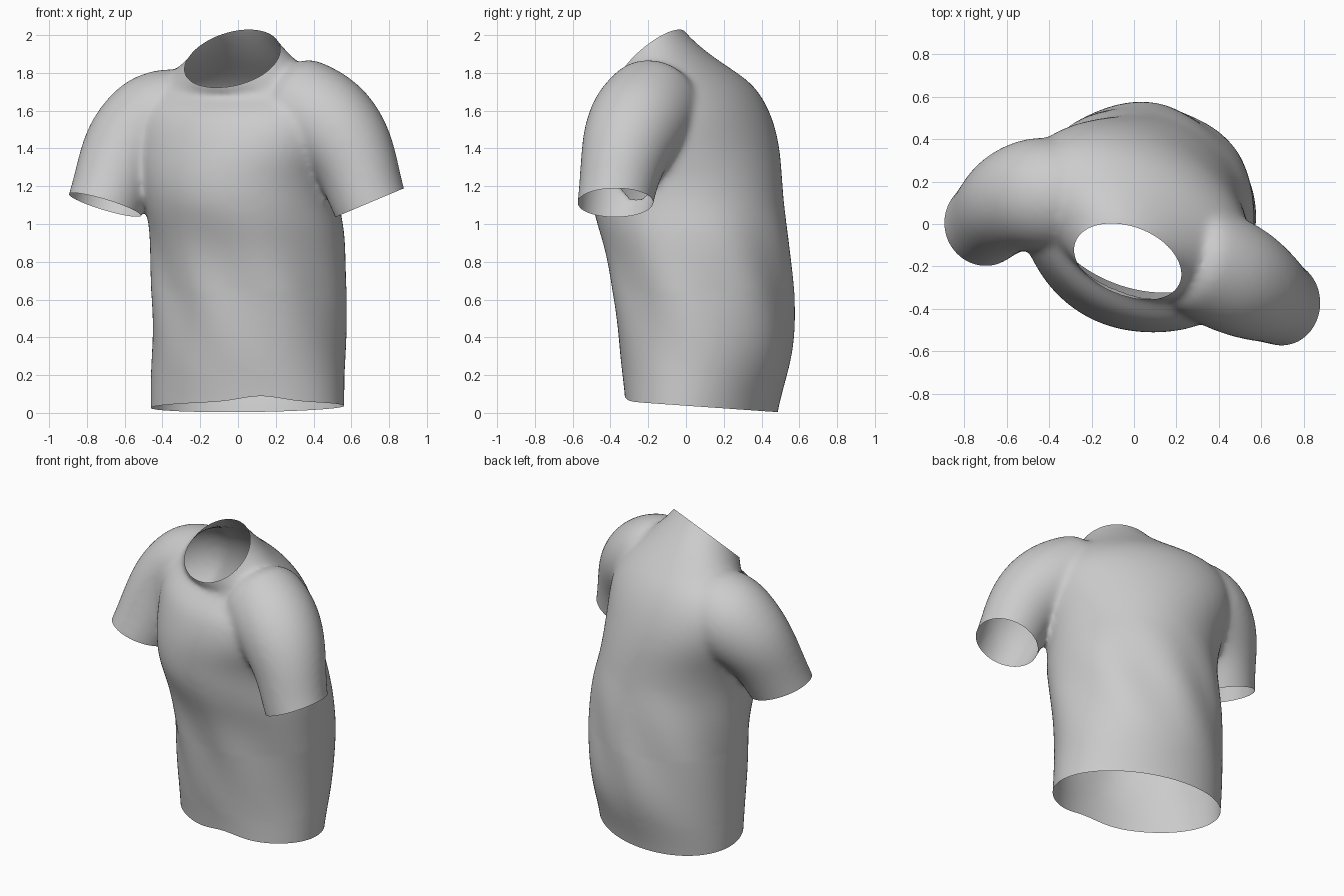
import bpy, bmesh, math
from mathutils import Vector, Matrix

cube = bpy.data.objects.get("Cube")
if cube:
    bpy.data.objects.remove(cube)

SIDES = 24
NECK_SLOPE = (.40, .855)
NECK_TURN = math.radians(-20)


def make_material(name, rgb):
    mat = bpy.data.materials.new(name)
    mat.use_nodes = True
    colour = (*rgb, 1)
    mat.diffuse_color = colour
    mat.node_tree.nodes["Principled BSDF"].inputs["Base Color"].default_value = colour
    return mat


def loft(bm, frames):
    """Closed tube through elliptical rings given as (matrix, half width, half depth)."""
    rings = []
    for mat, a, b in frames:
        ring = []
        for i in range(SIDES):
            t = math.tau * i / SIDES
            ring.append(bm.verts.new(mat @ Vector((a * math.cos(t), b * math.sin(t), 0))))
        rings.append(ring)
    for low, high in zip(rings, rings[1:]):
        for i in range(SIDES):
            j = (i + 1) % SIDES
            bm.faces.new((low[i], low[j], high[j], high[i]))
    bm.faces.new(rings[0][::-1])
    bm.faces.new(rings[-1])


def torso(bm):
    # height, centre x, centre y, half width, half depth, twist in degrees, slopes in x and y
    level = (0, 0)
    rows = [
        (-0.25, .05, .07, .53, .37, -20, level),
        (0.00, .05, .08, .535, .38, -20, level),
        (0.20, .05, .10, .53, .43, -20, level),
        (0.40, .06, .11, .525, .47, -20, level),
        (0.80, .06, .08, .53, .48, -22, level),
        (0.97, .05, .04, .53, .50, -26, level),
        (1.10, .02, .01, .525, .51, -32, level),
        (1.25, .00, .00, .545, .50, -34, level),
        (1.40, .00, -.01, .60, .47, -34, level),
        (1.57, .00, -.01, .62, .42, -29, level),
        (1.69, .00, -.02, .56, .33, -28, (.03, .15)),
        (1.775, -.01, -.07, .43, .22, -26, (.15, .35)),
        (1.862, -.03, -.19, .255, .175, -20, NECK_SLOPE),
        (1.98, -.03, -.19, .21, .13, -20, NECK_SLOPE),
        (2.15, -.03, -.19, .18, .11, -20, NECK_SLOPE),
    ]
    frames = []
    for z, x, y, a, b, turn, slope in rows:
        shear = Matrix.Identity(4)
        shear[2][0], shear[2][1] = slope
        spin = Matrix.Rotation(math.radians(turn), 4, 'Z')
        frames.append((Matrix.Translation((x, y, z)) @ shear @ spin, a, b))
    loft(bm, frames)


def sleeve(bm, points, radii):
    pts = [Vector(p) for p in points]
    frames = []
    for i, p in enumerate(pts):
        way = pts[min(i + 1, len(pts) - 1)] - pts[max(i - 1, 0)]
        turn = way.to_track_quat('Z', 'Y').to_matrix().to_4x4()
        frames.append((Matrix.Translation(p) @ turn, radii[i], radii[i]))
    loft(bm, frames)


def cut(bm, point, normal, inside):
    """Open the shell: remove everything past a plane, only where the rule holds."""
    faces = [f for f in bm.faces if inside(f.calc_center_median())]
    geom = set(faces)
    for f in faces:
        geom.update(f.verts)
        geom.update(f.edges)
    bmesh.ops.bisect_plane(bm, geom=list(geom), plane_co=Vector(point),
                           plane_no=Vector(normal), clear_outer=True)


def near_neck(c):
    p = Matrix.Rotation(-NECK_TURN, 3, 'Z') @ (c - Vector((-.03, -.19, 0)))
    return c.z > 1.6 and math.hypot(p.x / .33, p.y / .23) < 1


# Solid body and arms, blended into one skin
bm = bmesh.new()
torso(bm)
sleeve(bm, [(.20, -.14, 1.69), (.33, -.18, 1.62), (.47, -.25, 1.54), (.575, -.31, 1.43),
            (.645, -.35, 1.28), (.69, -.375, 1.11), (.78, -.41, .93)],
       (.24, .27, .275, .25, .215, .20, .19))
sleeve(bm, [(-.22, .09, 1.59), (-.33, .13, 1.57), (-.47, .15, 1.53), (-.585, .11, 1.42),
            (-.65, .05, 1.27), (-.70, 0, 1.11), (-.78, -.06, .93)],
       (.23, .27, .28, .25, .215, .20, .19))
mesh = bpy.data.meshes.new("shirt")
bm.to_mesh(mesh)
bm.free()
shirt = bpy.data.objects.new("shirt", mesh)
bpy.context.collection.objects.link(shirt)

sub = shirt.modifiers.new("round", 'SUBSURF')
sub.levels = sub.render_levels = 2
remesh = shirt.modifiers.new("blend", 'REMESH')
remesh.mode = 'VOXEL'
remesh.voxel_size = 0.016
smooth = shirt.modifiers.new("relax", 'SMOOTH')
smooth.factor = 0.5
smooth.iterations = 20

graph = bpy.context.evaluated_depsgraph_get()
skin = bpy.data.meshes.new_from_object(shirt.evaluated_get(graph))
shirt.modifiers.clear()
shirt.data = skin

# Openings: neck, hem and both cuffs
bm = bmesh.new()
bm.from_mesh(skin)
cut(bm, (-.03, -.19, 1.862), (-NECK_SLOPE[0], -NECK_SLOPE[1], 1), near_neck)
cut(bm, (0, 0, .038), (0, -.07, -1), lambda c: c.z < .4)
cut(bm, (.69, -.37, 1.11), (.42, 0, -1),
    lambda c: c.z < 1.25 and .88 * c.x - .47 * c.y > .565)
cut(bm, (-.70, 0, 1.10), (-.30, -.15, -1),
    lambda c: c.z < 1.25 and c.x < -.505)

# Drop any loose scraps, keeping the largest connected piece
left, pieces = set(bm.verts), []
while left:
    stack, piece = [left.pop()], []
    while stack:
        v = stack.pop()
        piece.append(v)
        for e in v.link_edges:
            o = e.other_vert(v)
            if o in left:
                left.remove(o)
                stack.append(o)
    pieces.append(piece)
pieces.sort(key=len)
for piece in pieces[:-1]:
    bmesh.ops.delete(bm, geom=piece, context='VERTS')
bmesh.ops.recalc_face_normals(bm, faces=bm.faces)

# Soft cloth folds around the waist, and a lifted front hem
for v in bm.verts:
    fade = max(0, 1 - abs(v.co.z - .65) / .45)
    turn = math.atan2(v.co.y - .09, v.co.x - .05)
    out = Vector((math.cos(turn), math.sin(turn), 0))
    v.co += out * .008 * fade * math.sin(7 * turn + 6 * v.co.z)
    if v.co.y < 0 and v.co.z < .3:
        v.co.z += .035 * (1 - v.co.z / .3) * math.exp(-((v.co.x - .12) / .15) ** 2)
bm.to_mesh(skin)
bm.free()

skin.materials.clear()
skin.materials.append(make_material("grey cloth", (.6, .6, .6)))
bpy.context.view_layer.objects.active = shirt
shirt.select_set(True)
bpy.ops.object.shade_smooth_by_angle(angle=math.radians(60))
